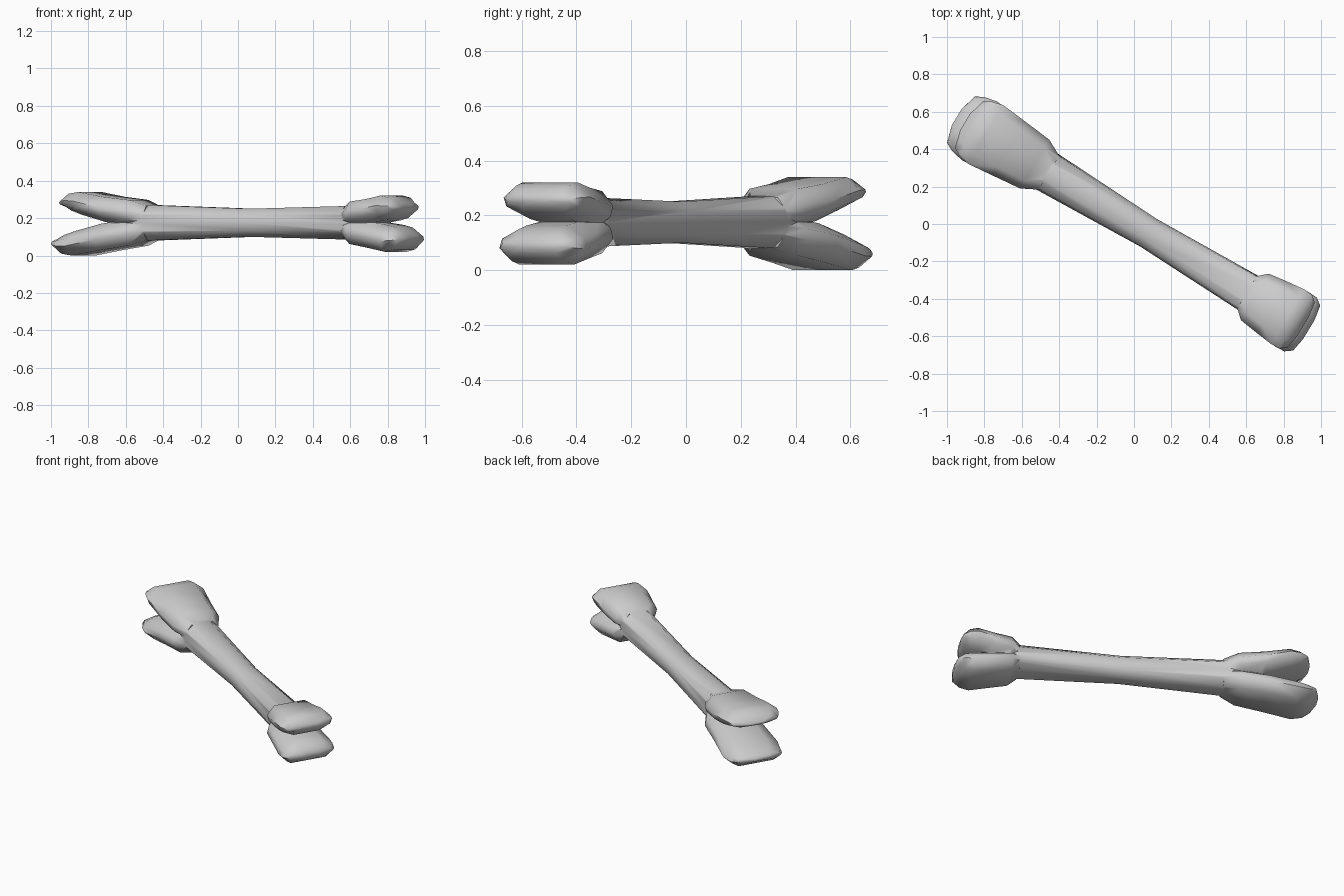
import bpy, bmesh, math
from mathutils import Matrix

if "Cube" in bpy.data.objects:
    bpy.data.objects.remove(bpy.data.objects["Cube"])

# Bone axis lies in the ground plane, turned about z
PLACE = Matrix.Translation((0, 0, 0.175)) @ Matrix.Rotation(math.radians(-31.1), 4, 'Z')


def loft(name, rings):
    """Skin a list of closed rings of (x, y, z) points and cap both ends."""
    bm = bmesh.new()
    loops = [[bm.verts.new(PLACE @ Matrix.Translation(p).to_translation()) for p in r] for r in rings]
    n = len(loops[0])
    for a, b in zip(loops, loops[1:]):
        for i in range(n):
            j = (i + 1) % n
            bm.faces.new((a[i], a[j], b[j], b[i]))
    bm.faces.new(loops[0])
    bm.faces.new(loops[-1])
    bmesh.ops.recalc_face_normals(bm, faces=bm.faces)
    me = bpy.data.meshes.new(name)
    bm.to_mesh(me)
    bm.free()
    ob = bpy.data.objects.new(name, me)
    bpy.context.collection.objects.link(ob)
    return ob


def shaft_ring(u, w, h):
    half = [(0.45, -1), (0.92, -0.55), (1, 0), (0.92, 0.55), (0.45, 1)]
    pts = half + [(-a, b) for a, b in reversed(half)]
    return [(u, a * w, b * h) for a, b in pts]


def lobe_ring(u, w, lo, hi, side, up):
    half = [(0.5, 0), (0.93, 0.3), (1, 0.6), (0.68, 1)]
    pts = half + [(-a, b) for a, b in reversed(half)]
    return [(side * u, a * w, up * (lo + b * (hi - lo))) for a, b in pts]


# Shaft, slimmer in the middle
bone = loft("bone", [shaft_ring(*r) for r in (
    (-0.74, 0.09, 0.06), (-0.54, 0.112, 0.095), (0.09, 0.086, 0.075),
    (0.718, 0.106, 0.09), (0.86, 0.09, 0.05))])

# Knuckle lobes: distance along axis, half width, inner and outer height
LEFT = [(0.53, 0.105, -0.021, 0.09), (0.62, 0.152, -0.018, 0.122),
        (0.80, 0.168, 0.004, 0.148), (0.965, 0.183, 0.045, 0.175),
        (1.035, 0.168, 0.065, 0.165), (1.08, 0.145, 0.085, 0.135),
        (1.107, 0.05, 0.095, 0.118)]
RIGHT = [(0.705, 0.1, -0.021, 0.085), (0.755, 0.145, -0.018, 0.113),
         (0.88, 0.16, -0.004, 0.135), (0.985, 0.171, 0.012, 0.155),
         (1.04, 0.168, 0.025, 0.142), (1.078, 0.14, 0.055, 0.115),
         (1.092, 0.06, 0.07, 0.102)]

for side, word, table in ((-1, "left", LEFT), (1, "right", RIGHT)):
    for up in (-1, 1):
        # Upper lobes are a little shorter and slimmer than the lower ones
        k = 1 if up < 0 else 0.94
        start = table[0][0]
        reach = 1 if up < 0 else 0.91
        rings = [lobe_ring(start + (u - start) * (reach if i > 1 else 1),
                           w, lo, hi * (k if i > 1 else 1), side, up)
                 for i, (u, w, lo, hi) in enumerate(table)]
        lobe = loft(f"{word}_lobe_{'upper' if up > 0 else 'lower'}", rings)
        # Fuse the lobe into the bone
        mod = bone.modifiers.new("fuse", 'BOOLEAN')
        mod.operation = 'UNION'
        mod.solver = 'EXACT'
        mod.object = lobe
        bpy.context.view_layer.objects.active = bone
        bpy.ops.object.modifier_apply(modifier=mod.name)
        bpy.data.objects.remove(lobe)

bpy.ops.object.select_all(action='DESELECT')
bone.select_set(True)
bpy.context.view_layer.objects.active = bone
bpy.ops.object.shade_smooth_by_angle(angle=math.radians(60))
